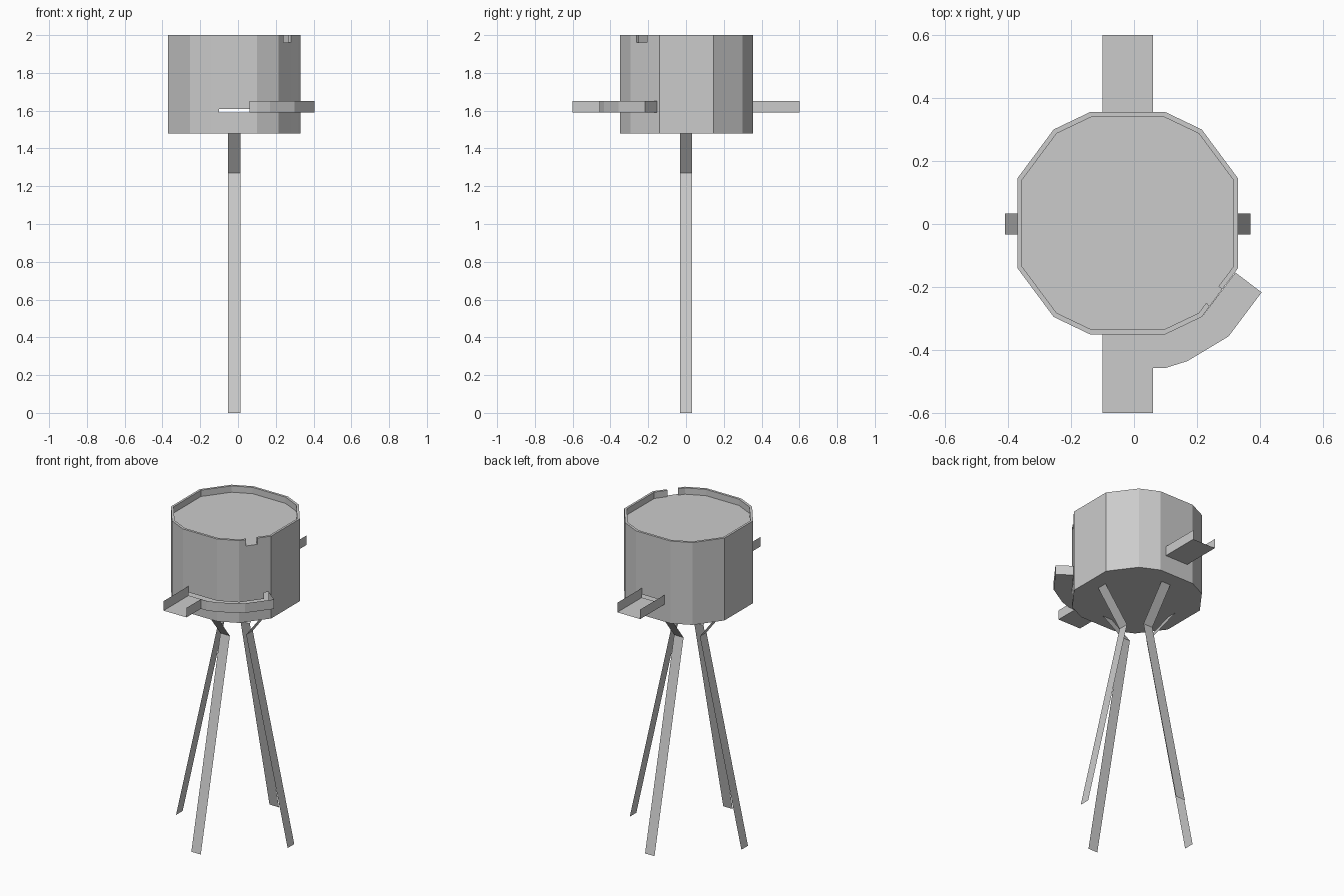
import bpy, bmesh
from mathutils import Vector

if "Cube" in bpy.data.objects:
    bpy.data.objects.remove(bpy.data.objects["Cube"])

CX = -0.02                      # centre line of drum and legs
grey = bpy.data.materials.new("light_grey")
grey.diffuse_color = (0.6, 0.6, 0.6, 1)
grey.use_nodes = True
grey.node_tree.nodes["Principled BSDF"].inputs["Base Color"].default_value = grey.diffuse_color


def make(name, faces, weld=True):
    """Build a flat-shaded object from lists of corner points."""
    bm = bmesh.new()
    for pts in faces:
        bm.faces.new([bm.verts.new(p) for p in pts])
    if weld:
        bmesh.ops.remove_doubles(bm, verts=bm.verts, dist=0.0005)
    me = bpy.data.meshes.new(name)
    bm.to_mesh(me)
    bm.free()
    me.materials.append(grey)
    ob = bpy.data.objects.new(name, me)
    bpy.context.collection.objects.link(ob)
    return ob


def wall(a, b, z0, z1):
    """Upright quad between two plan points, facing right of a->b."""
    return [(*a, z0), (*b, z0), (*b, z1), (*a, z1)]


# Drum plan, counter-clockwise, with extra points where openings start and end
plan = [(-.14, -.35), (-.10, -.35), (.06, -.35), (.10, -.35), (.215, -.295),
        (.24, -.261), (.28, -.207), (.305, -.174), (.32, -.154), (.33, -.14),
        (.33, .145), (.215, .30), (.10, .355), (.06, .355), (-.10, .355),
        (-.14, .355), (-.255, .30), (-.37, .145), (-.37, -.14), (-.255, -.295)]
inner = [(CX + (x - CX) * .96, y * .957) for x, y in plan]
levels = [1.48, 1.59, 1.61, 1.65, 1.96, 2.0]
n = len(plan)
FLOW = range(1, 8)              # long slot above the side channel
BACK = 13                       # slot at the rear tray
TALL = 7                        # taller end of the long slot
NOTCH = 5                       # notch in the rim


def is_open(i, band):
    return ((band == 1 and (i in FLOW or i == BACK))
            or (band == 2 and i == TALL) or (band == 4 and i == NOTCH))


# Drum wall and underside
faces = [[(*p, 1.48) for p in reversed(plan)]]
for i in range(n):
    j = (i + 1) % n
    for b in range(5):
        if not is_open(i, b):
            faces.append(wall(plan[i], plan[j], levels[b], levels[b + 1]))
make("drum", faces)

# Recessed lid
lid = [[(*p, 1.96) for p in inner]]
lid.append([(*plan[NOTCH], 1.96), (*plan[NOTCH + 1], 1.96),
            (*inner[NOTCH + 1], 1.96), (*inner[NOTCH], 1.96)])
make("lid", lid)

# Thin rim around the lid, broken at the notch
rim = []
for i in range(n):
    j = (i + 1) % n
    if i == NOTCH:
        rim.append(wall(plan[i], inner[i], 1.96, 2.0))
        rim.append(wall(inner[j], plan[j], 1.96, 2.0))
        continue
    rim.append(wall(inner[j], inner[i], 1.96, 2.0))
    rim.append([(*plan[i], 2), (*plan[j], 2), (*inner[j], 2), (*inner[i], 2)])
make("rim", rim)

# Rear tray: floor and two side walls, open at the end
Z0, Z1 = 1.59, 1.65
make("rear_tray", [
    [(-.10, .355, Z0), (.06, .355, Z0), (.06, .60, Z0), (-.10, .60, Z0)],
    wall((.06, .355), (.06, .60), Z0, Z1),
    wall((-.10, .60), (-.10, .355), Z0, Z1)])

# Front tray: its right wall stops where the side channel branches off
make("front_tray", [
    [(-.10, -.60, Z0), (.06, -.60, Z0), (.06, -.35, Z0), (-.10, -.35, Z0)],
    wall((-.10, -.35), (-.10, -.60), Z0, Z1),
    wall((.06, -.60), (.06, -.455), Z0, Z1)])

# Side channel wrapping round the drum, closed at its far end
outer = [(.06, -.457), (.10, -.457), (.17, -.435), (.30, -.357), (.405, -.217),
         (.322, -.154)]
hug = [(.215, -.295), (.10, -.35), (.06, -.35)]
channel = [[(*p, Z0) for p in outer + hug]]
channel += [wall(a, b, Z0, Z1) for a, b in zip(outer, outer[1:])]
make("side_channel", channel)

# Four bent strip legs: foot, knee and top given as (radius, height)
bends = [(.39, 0), (.10, 1.27), (.26, 1.48)]
W = .033
for name, d in (("front", (0, -1)), ("right", (1, 0)),
                ("back", (0, 1)), ("left", (-1, 0))):
    out = Vector((*d, 0))
    side = Vector((-d[1], d[0], 0)) * W

    def at(k, s):
        r, z = bends[k]
        return Vector((CX, 0, z)) + out * r + side * s

    make(name + "_leg", [[at(k, -1), at(k, 1), at(k + 1, 1), at(k + 1, -1)]
                         for k in (0, 1)])
